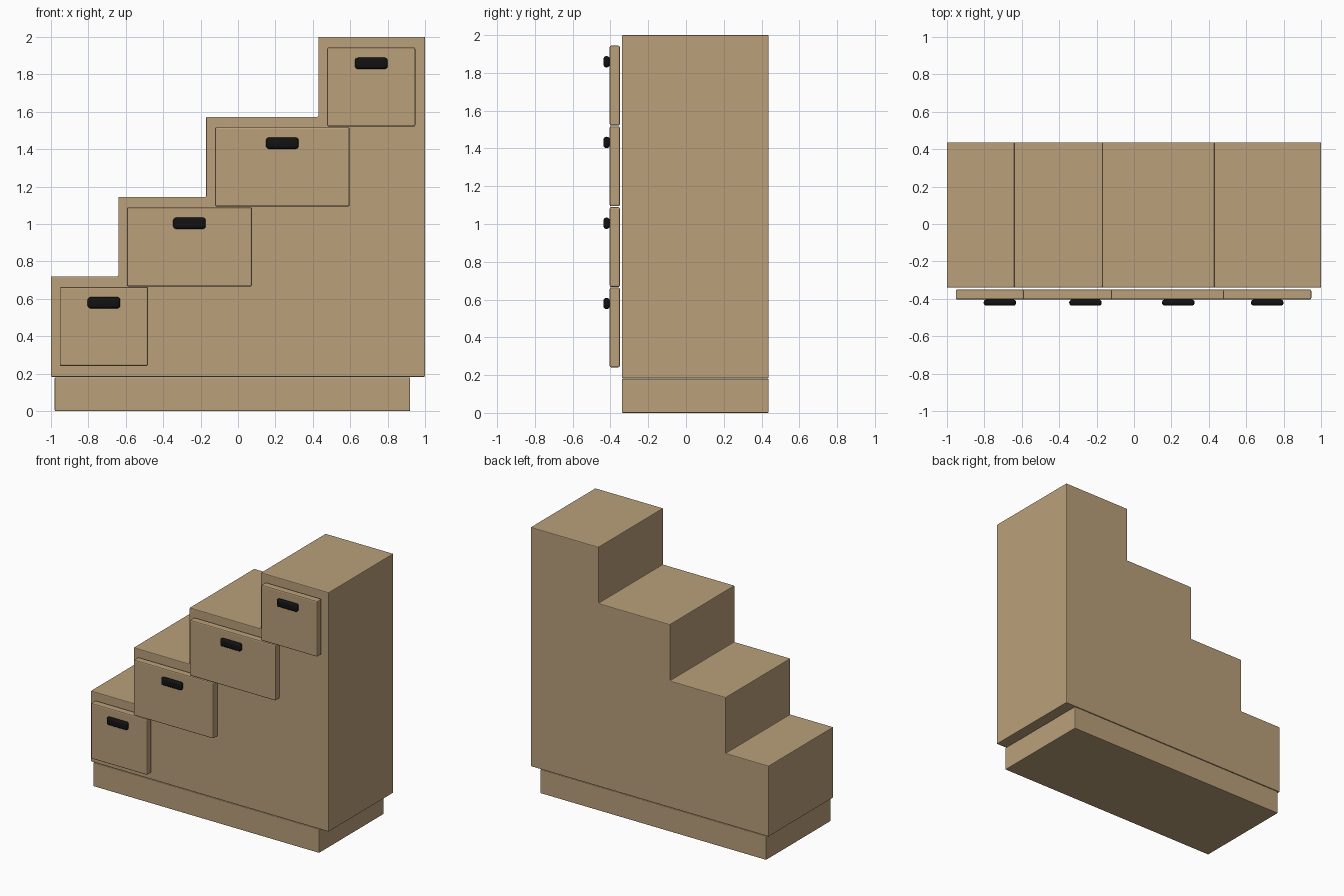
import bpy
import bmesh

cube = bpy.data.objects.get("Cube")
if cube:
    bpy.data.objects.remove(cube, do_unlink=True)


def material(name, color):
    mat = bpy.data.materials.new(name)
    mat.use_nodes = True
    mat.diffuse_color = color
    mat.node_tree.nodes["Principled BSDF"].inputs["Base Color"].default_value = color
    return mat


WOOD = material("tan wood", (0.49, 0.35, 0.195, 1))
BLACK = material("black handle", (0.006, 0.006, 0.006, 1))


def prism(name, outline, y0, y1, mat, bevel, segments=2):
    """Extrude an x/z outline from y0 to y1 and round its edges."""
    bm = bmesh.new()
    face = bm.faces.new([bm.verts.new((x, y0, z)) for x, z in outline])
    grown = bmesh.ops.extrude_face_region(bm, geom=[face])
    verts = [v for v in grown["geom"] if isinstance(v, bmesh.types.BMVert)]
    bmesh.ops.translate(bm, verts=verts, vec=(0, y1 - y0, 0))
    bmesh.ops.recalc_face_normals(bm, faces=bm.faces)
    mesh = bpy.data.meshes.new(name)
    bm.to_mesh(mesh)
    bm.free()
    mesh.materials.append(mat)
    obj = bpy.data.objects.new(name, mesh)
    bpy.context.collection.objects.link(obj)
    mod = obj.modifiers.new("rounded edges", 'BEVEL')
    mod.width = bevel
    mod.segments = segments
    return obj


def box(name, x0, x1, y0, y1, z0, z1, mat, bevel, segments=2):
    outline = [(x0, z0), (x1, z0), (x1, z1), (x0, z1)]
    return prism(name, outline, y0, y1, mat, bevel, segments)


FRONT, BACK = -0.34, 0.437

# Stepped cabinet body
risers = [-1, -0.64, -0.17, 0.43, 1]
treads = [0.72, 1.145, 1.573, 2.0]
outline = [(1, 0.183), (-1, 0.183)]
for i, z in enumerate(treads):
    outline += [(risers[i], z), (risers[i + 1], z)]
prism("stair_cabinet", outline, FRONT, BACK, WOOD, 0.005)

# Plinth
box("plinth", -0.98, 0.92, FRONT, BACK, 0, 0.18, WOOD, 0.005)

# Drawer fronts with handles
drawers = [(-0.953, -0.481), (-0.594, 0.075), (-0.123, 0.597), (0.477, 0.948)]
for i, ((x0, x1), tread) in enumerate(zip(drawers, treads), 1):
    top = tread - 0.056
    box(f"drawer_front_{i}", x0, x1, -0.404, -0.35, top - 0.423, top, WOOD, 0.008)
    cx, cz = (x0 + x1) / 2, top - 0.085
    handle = box(f"drawer_handle_{i}", cx - 0.087, cx + 0.087, -0.437, -0.404,
                 cz - 0.03, cz + 0.03, BLACK, 0.0155, 4)
    handle.data.shade_smooth()
